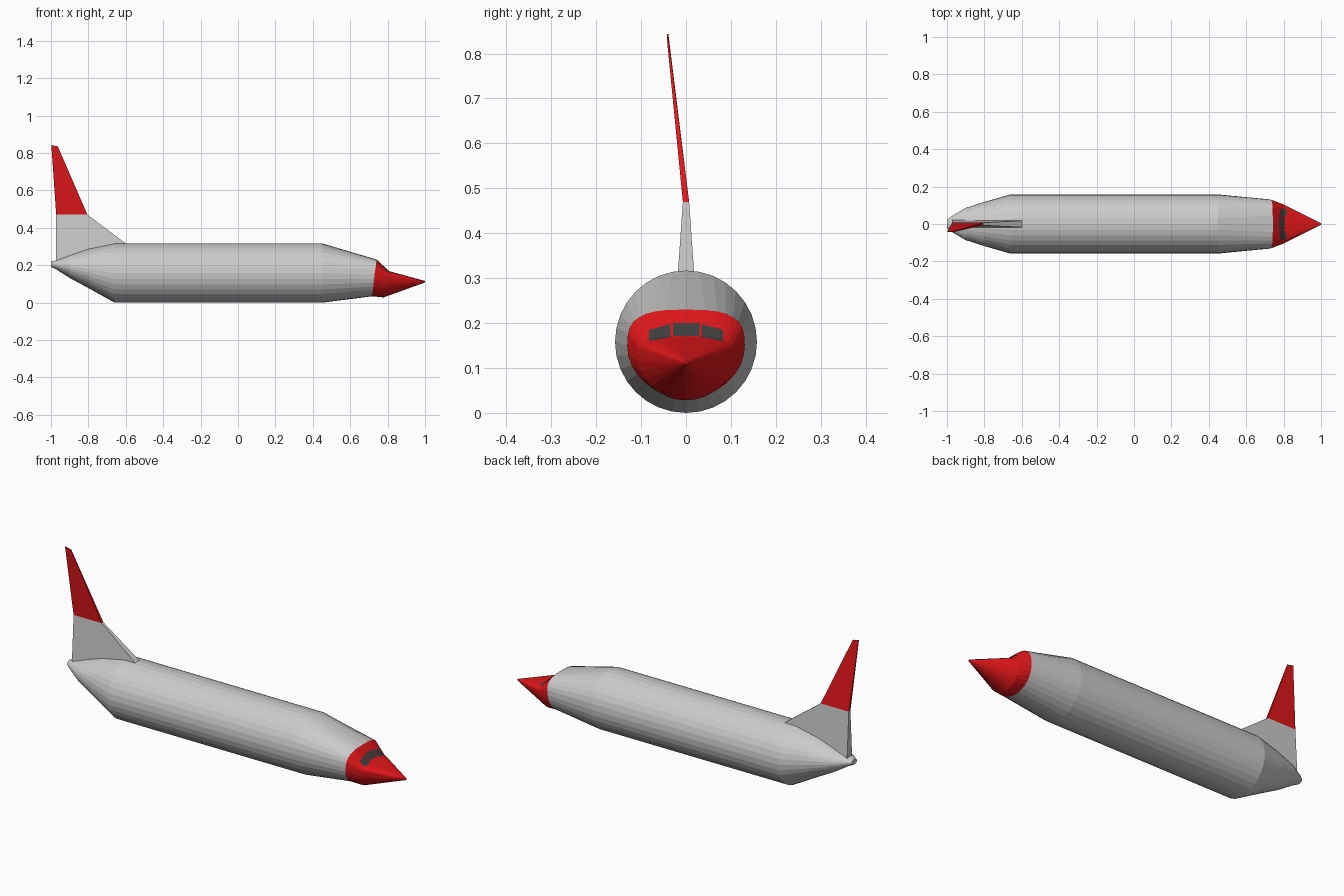
import bpy, bmesh, math
from mathutils import Vector
from mathutils.bvhtree import BVHTree

if "Cube" in bpy.data.objects:
    bpy.data.objects.remove(bpy.data.objects["Cube"])

SIDES = 32


def material(name, color):
    m = bpy.data.materials.new(name)
    m.diffuse_color = color
    m.use_nodes = True
    m.node_tree.nodes["Principled BSDF"].inputs["Base Color"].default_value = m.diffuse_color
    return m


RED = material("red", (0.75, 0.008, 0.01, 1))
DARK = material("dark_glass", (0.05, 0.05, 0.05, 1))


def finish(name, bm, mat=None):
    me = bpy.data.meshes.new(name)
    bm.to_mesh(me)
    ob = bpy.data.objects.new(name, me)
    bpy.context.collection.objects.link(ob)
    if mat:
        me.materials.append(mat)
    return ob


def ring(x, half_w, mid, top, bottom, slant=0.0, power=2.0):
    """Cross-section; power above 2 squares off the upper half."""
    pts = []
    for i in range(SIDES):
        t = 2 * math.pi * i / SIDES
        c, s = math.cos(t), math.sin(t)
        e = 2 / power if s > 0 else 1
        h = top - mid if s > 0 else mid - bottom
        y = half_w * math.copysign(abs(c) ** e, c)
        z = math.copysign(abs(s) ** e, s)
        pts.append((x + slant * z, y, mid + h * z))
    return pts


def loft(name, sections, mat=None, cap_start=True, cap_end=True):
    bm = bmesh.new()
    loops = [[bm.verts.new(p) for p in sec] for sec in sections]
    for a, b in zip(loops, loops[1:]):
        n = len(a)
        for i in range(n):
            j = (i + 1) % n
            bm.faces.new((a[i], a[j], b[j], b[i]))
    if cap_start:
        bm.faces.new(loops[0])
    if cap_end:
        bm.faces.new(loops[-1])
    bmesh.ops.recalc_face_normals(bm, faces=bm.faces)
    tree = BVHTree.FromBMesh(bm)
    finish(name, bm, mat)
    bm.free()
    return tree


# Fuselage, tail to cockpit
nose_joint = ring(0.73, 0.131, 0.15, 0.23, 0.034, 0.012, 3.0)
loft("fuselage", [
    ring(-1.0, 0.022, 0.205, 0.219, 0.191),
    ring(-0.975, 0.042, 0.203, 0.226, 0.18),
    ring(-0.90, 0.086, 0.195, 0.254, 0.132),
    ring(-0.80, 0.118, 0.18, 0.288, 0.078),
    ring(-0.66, 0.158, 0.158, 0.317, 0.0),
    ring(0.45, 0.158, 0.158, 0.317, 0.0),
    nose_joint,
], cap_end=False)

# Red cockpit and pointed nose
nose_tree = loft("nose", [
    nose_joint,
    ring(0.79, 0.108, 0.135, 0.17, 0.028, 0.012, 3.0),
    ring(1.0, 0.004, 0.112, 0.116, 0.108),
], RED, cap_start=False)


# Cockpit windows, projected onto the nose
def window(name, y0, y1, low0, high0, low1, high1, steps=6):
    bm = bmesh.new()
    rows = []
    for i in range(steps + 1):
        u = i / steps
        y = y0 + (y1 - y0) * u
        low, high = low0 + (low1 - low0) * u, high0 + (high1 - high0) * u
        col = []
        for k in range(steps + 1):
            z = low + (high - low) * k / steps
            hit = nose_tree.ray_cast(Vector((2, y, z)), Vector((-1, 0, 0)))[0]
            col.append(bm.verts.new((hit.x + 0.003, y, z)))
        rows.append(col)
    for a, b in zip(rows, rows[1:]):
        for k in range(steps):
            f = bm.faces.new((a[k], b[k], b[k + 1], a[k + 1]))
            f.normal_update()
            if f.normal.x < 0:
                f.normal_flip()
    finish(name, bm, DARK)
    bm.free()


window("window_center", -0.029, 0.03, 0.171, 0.2, 0.171, 0.2)
for side, label in ((-1, "right"), (1, "left")):
    window("window_" + label, side * 0.034, side * 0.082, 0.169, 0.198, 0.16, 0.185)


# Tail fin: leading and trailing points of each section, with half thickness
def fin_section(lead, trail, t_lead, t_trail, y=0.0):
    return [(lead[0], y - t_lead, lead[1]), (lead[0], y + t_lead, lead[1]),
            (trail[0], y + t_trail, trail[1]), (trail[0], y - t_trail, trail[1])]


fin_mid = fin_section((-0.805, 0.47), (-0.972, 0.47), 0.007, 0.007)
loft("fin_base", [
    fin_section((-0.594, 0.312), (-0.972, 0.21), 0.018, 0.022),
    fin_mid,
], cap_end=False)
loft("fin_tip", [
    fin_mid,
    fin_section((-0.963, 0.835), (-0.998, 0.843), 0.0018, 0.0018, -0.041),
], RED, cap_start=False)
